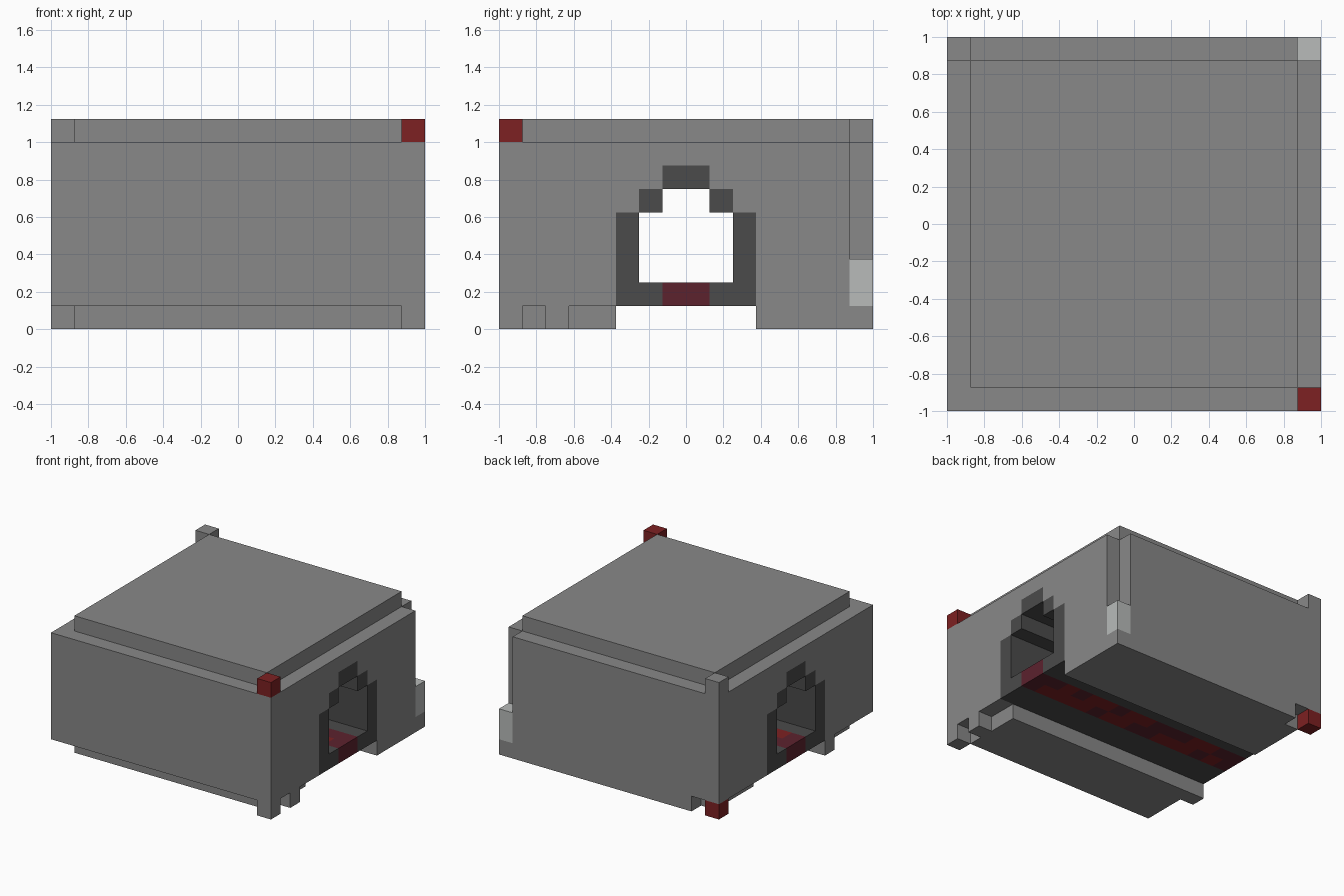
import bpy, bmesh, random
from math import floor
from mathutils import Vector

old = bpy.data.objects.get("Cube")
if old:
    bpy.data.objects.remove(old, do_unlink=True)

U = 0.125  # one cell of the block grid, counted from the front-right-bottom corner


def to_world(x, y, z):
    return Vector(((x - 8) * U, (y - 8) * U, z * U))


def material(name, rgb):
    m = bpy.data.materials.new(name)
    m.use_nodes = True
    m.diffuse_color = (*rgb, 1)
    m.node_tree.nodes["Principled BSDF"].inputs["Base Color"].default_value = (*rgb, 1)
    return m


STONE = material("stone grey", (0.246, 0.246, 0.246))
DARK = material("dark grey", (0.069, 0.069, 0.069))
RED = material("red", (0.205, 0.015, 0.016))
MAROON = material("maroon", (0.107, 0.016, 0.027))
PALE = material("pale grey", (0.479, 0.497, 0.491))


def finish(name, bm, *mats):
    bmesh.ops.recalc_face_normals(bm, faces=bm.faces)
    mesh = bpy.data.meshes.new(name)
    bm.to_mesh(mesh)
    bm.free()
    for m in mats:
        mesh.materials.append(m)
    ob = bpy.data.objects.new(name, mesh)
    bpy.context.collection.objects.link(ob)
    return ob


def prism(profile, axis, start, end):
    """Extrude a flat outline along x (outline in y, z) or z (outline in x, y)."""
    bm = bmesh.new()
    place = (lambda a, b: to_world(start, a, b)) if axis == "x" else (lambda a, b: to_world(a, b, start))
    face = bm.faces.new([bm.verts.new(place(a, b)) for a, b in profile])
    step = Vector((1, 0, 0)) if axis == "x" else Vector((0, 0, 1))
    grown = bmesh.ops.extrude_face_region(bm, geom=[face], use_keep_orig=True)
    moved = [v for v in grown["geom"] if isinstance(v, bmesh.types.BMVert)]
    bmesh.ops.translate(bm, verts=moved, vec=step * (end - start) * U)
    return bm


def block(name, mat, xs, ys, zs):
    outline = [(xs[0], ys[0]), (xs[1], ys[0]), (xs[1], ys[1]), (xs[0], ys[1])]
    return finish(name, prism(outline, "z", *zs), mat)


# Main body with a stepped arch running through it from side to side
half_arch = [(5, 1), (5, 5), (6, 5), (6, 6), (7, 6), (7, 7)]
arch = half_arch + [(16 - y, z) for y, z in reversed(half_arch)]
body = finish("body", prism([(0, 1)] + arch + [(16, 1), (16, 8), (0, 8)], "x", 0, 16), STONE)

# Open notch down the back corner
cutter = block("corner_cutter", STONE, (15, 17), (15, 17), (0, 9))
cutter.hide_render = True
cutter.hide_set(True)
cut = body.modifiers.new("corner_notch", "BOOLEAN")
cut.operation = "DIFFERENCE"
cut.solver = "EXACT"
cut.object = cutter
block("corner_lamp", PALE, (15, 16), (15, 16), (1, 3))

# Roof slab and corner posts
block("roof", STONE, (1, 15), (1, 15), (8, 9))
block("front_roof_post", RED, (15, 16), (0, 1), (8, 9))
block("back_roof_post", STONE, (0, 1), (15, 16), (8, 9))

# Tunnel lining, mirrored front to back
SPAN = (0, 16)
for side, flip in (("front", False), ("back", True)):
    def ys(a, b):
        return (16 - b, 16 - a) if flip else (a, b)
    block(side + "_tunnel_floor", DARK, SPAN, ys(5, 7), (1, 2))
    block(side + "_tunnel_wall", DARK, SPAN, ys(5, 6), (2, 5))
    block(side + "_tunnel_shoulder", DARK, SPAN, ys(6, 7), (5, 6))
block("tunnel_crown", DARK, SPAN, (7, 9), (6, 7))

# Patchwork runner along the middle of the tunnel floor
bm = prism([(0, 7), (16, 7), (16, 9), (0, 9)], "z", 1, 2)
for i in range(1, 16):
    bmesh.ops.bisect_plane(bm, geom=bm.verts[:] + bm.edges[:] + bm.faces[:],
                           plane_co=to_world(i, 0, 0), plane_no=(1, 0, 0))
bmesh.ops.bisect_plane(bm, geom=bm.verts[:] + bm.edges[:] + bm.faces[:],
                       plane_co=(0, 0, 0), plane_no=(0, 1, 0))
random.seed(4)
patches = {(i, j): random.random() < 0.35 or i in (0, 15) for i in range(16) for j in (0, 1)}
for f in bm.faces:
    c = f.calc_center_median()
    i = min(15, max(0, floor(c.x / U + 8)))
    f.material_index = int(patches[i, int(c.y > 0)])
finish("tunnel_runner", bm, RED, MAROON)

# Base either side of the tunnel, with notched edges
front_outline = [(1, 1), (15, 1), (15, 2), (16, 2), (16, 3), (15, 3),
                 (15, 5), (0, 5), (0, 4), (1, 4)]
finish("front_base", prism(front_outline, "z", 0, 1), STONE)
back_outline = [(1, 11), (16, 11), (16, 16), (2, 16), (2, 15), (1, 15)]
finish("back_base", prism(back_outline, "z", 0, 1), STONE)
block("front_foot", STONE, (15, 16), (0, 1), (0, 1))
block("back_foot", RED, (0, 1), (15, 16), (0, 1))
